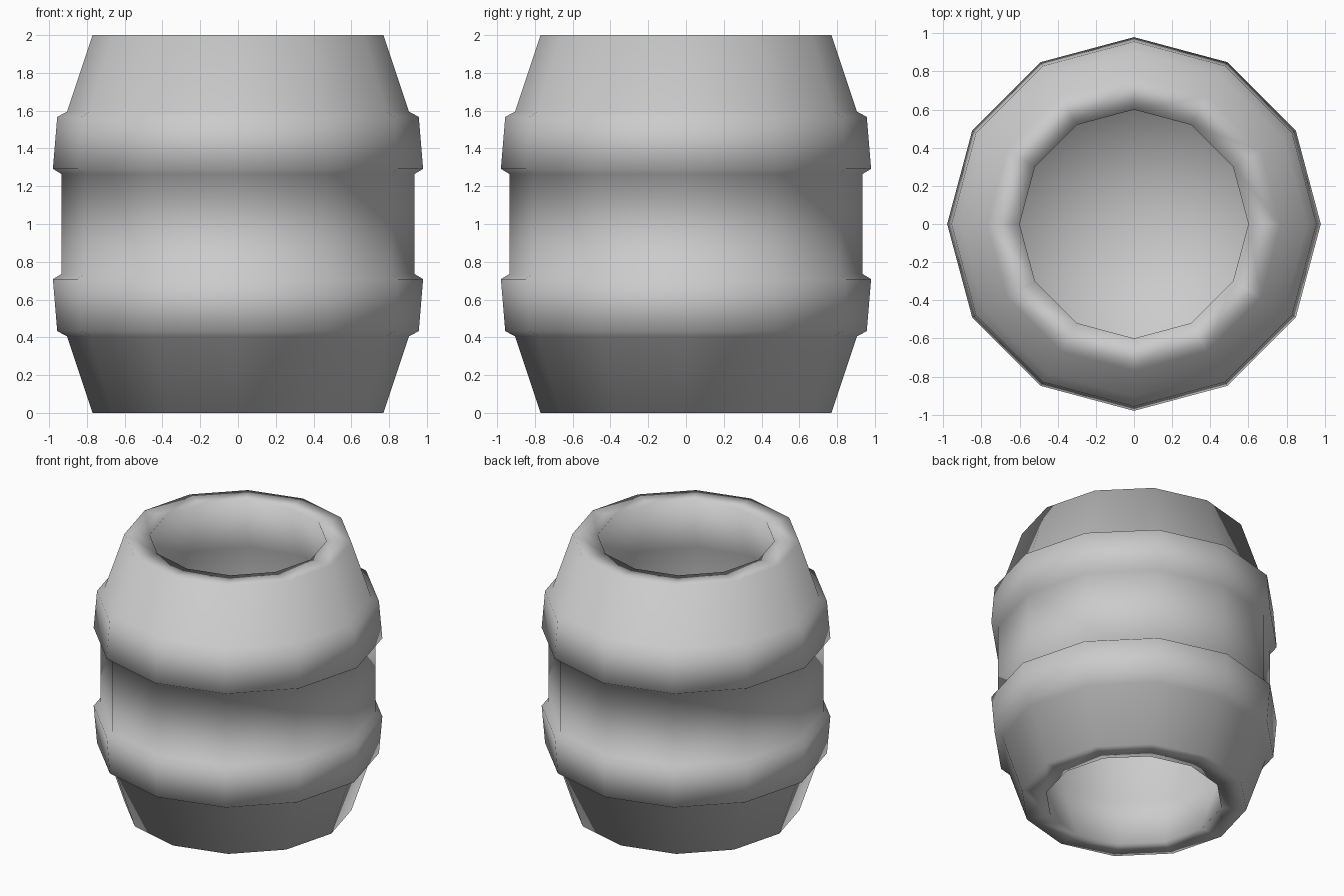
import bpy, bmesh
from math import cos, sin, pi

if "Cube" in bpy.data.objects:
    bpy.data.objects.remove(bpy.data.objects["Cube"])

SIDES = 12

# Half profile (radius, z) from the inner floor, round the rim, up to the middle
half = [(0.76, 0.99), (0.76, 0.73), (0.735, 0.41), (0.60, 0.0), (0.77, 0.0),
        (0.905, 0.405), (0.957, 0.433), (0.98, 0.708), (0.935, 0.735)]
# Mirror it about z = 1 for the upper half
profile = half + [(r, 2 - z) for r, z in reversed(half)]

bm = bmesh.new()
rings = [[bm.verts.new((r * cos(2 * pi * i / SIDES), r * sin(2 * pi * i / SIDES), z))
          for i in range(SIDES)] for r, z in profile]

# Staves, hoops, rims and inner walls
for a, b in zip(rings, rings[1:]):
    for i in range(SIDES):
        j = (i + 1) % SIDES
        bm.faces.new((a[i], a[j], b[j], b[i]))

# Deep floors at both ends, as fans round a centre point
for ring in (rings[0], rings[-1]):
    centre = bm.verts.new((0, 0, ring[0].co.z))
    for i in range(SIDES):
        bm.faces.new((ring[i], ring[(i + 1) % SIDES], centre))

bmesh.ops.recalc_face_normals(bm, faces=bm.faces[:])
for f in bm.faces:
    f.smooth = True

mesh = bpy.data.meshes.new("barrel")
bm.to_mesh(mesh)
bm.free()
barrel = bpy.data.objects.new("barrel", mesh)
bpy.context.collection.objects.link(barrel)
